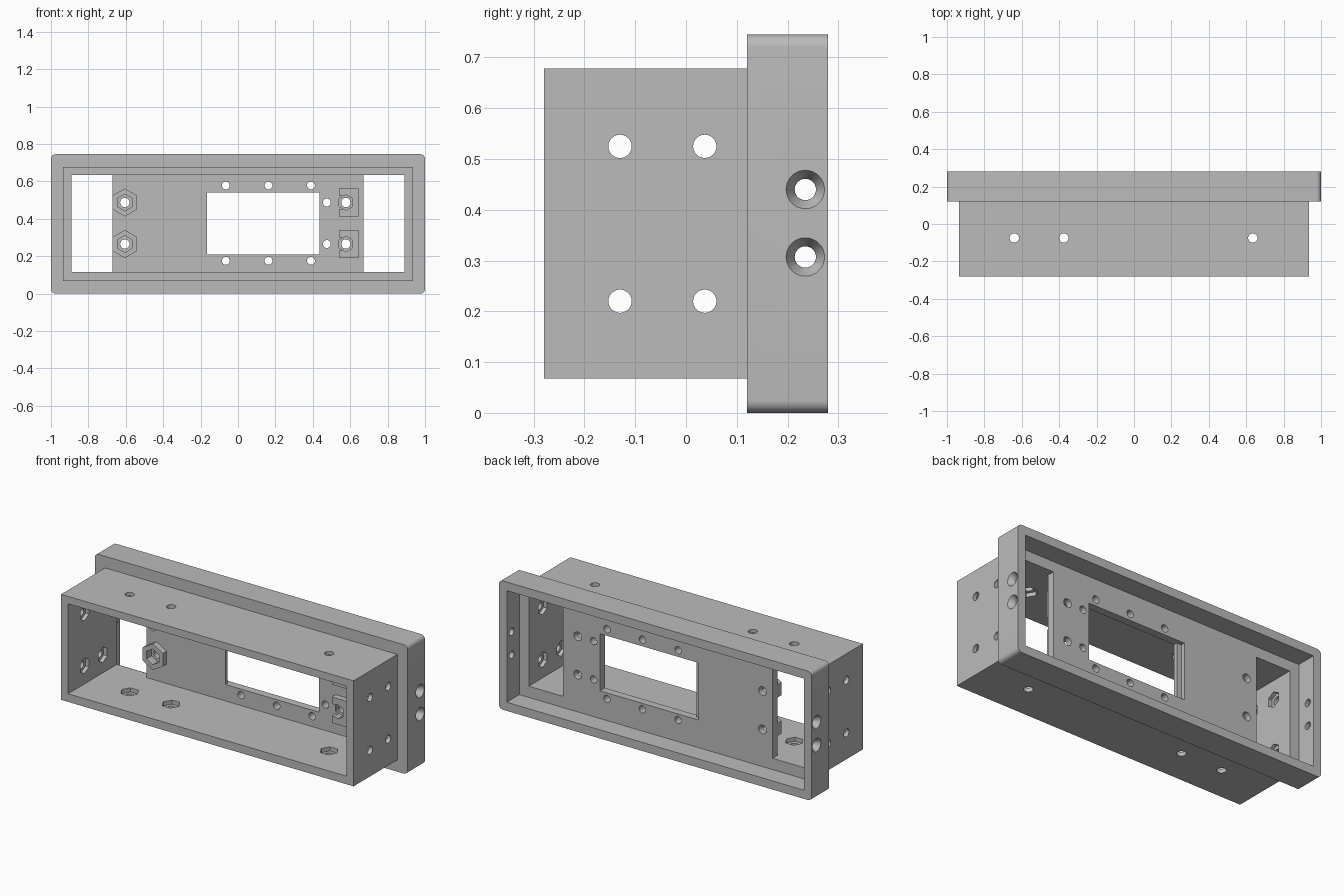
import bpy
import bmesh
import math

old = bpy.data.objects.get("Cube")
if old:
    bpy.data.objects.remove(old, do_unlink=True)

grey = bpy.data.materials.new("plain_grey")
grey.use_nodes = True
GREY = (0.5, 0.5, 0.5, 1)
grey.diffuse_color = GREY
grey.node_tree.nodes["Principled BSDF"].inputs["Base Color"].default_value = GREY


def finish(name, bm):
    bmesh.ops.recalc_face_normals(bm, faces=bm.faces)
    mesh = bpy.data.meshes.new(name)
    bm.to_mesh(mesh)
    bm.free()
    mesh.materials.append(grey)
    obj = bpy.data.objects.new(name, mesh)
    bpy.context.collection.objects.link(obj)
    return obj


def box(name, xs, ys, zs, round_corners=0):
    bm = bmesh.new()
    bmesh.ops.create_cube(bm, size=1)
    for v in bm.verts:
        v.co = [r[0] if c < 0 else r[1] for c, r in zip(v.co, (xs, ys, zs))]
    if round_corners:
        edges = [e for e in bm.edges
                 if abs(e.verts[0].co.y - e.verts[1].co.y) > 0.01]
        bmesh.ops.bevel(bm, geom=edges, offset=round_corners, segments=8,
                        profile=0.5, affect='EDGES')
    return finish(name, bm)


def prism(name, axis, at, span, radius, sides=24, end_radius=None, turn=90):
    """Prism or cone along an axis; 'at' holds the other two coordinates."""
    bm = bmesh.new()
    rings = []
    for pos, r in zip(span, (radius, end_radius or radius)):
        ring = []
        for i in range(sides):
            a = math.radians(turn) + math.tau * i / sides
            co = [at[0] + r * math.cos(a), at[1] + r * math.sin(a)]
            co.insert("xyz".index(axis), pos)
            ring.append(bm.verts.new(co))
        rings.append(ring)
        bm.faces.new(ring)
    for i in range(sides):
        j = (i + 1) % sides
        bm.faces.new((rings[0][i], rings[0][j], rings[1][j], rings[1][i]))
    return finish(name, bm)


def combine(tool, operation):
    mod = housing.modifiers.new("shape", 'BOOLEAN')
    mod.operation = operation
    mod.solver = 'EXACT'
    mod.object = tool
    bpy.ops.object.modifier_apply(modifier=mod.name)
    bpy.data.objects.remove(tool, do_unlink=True)


def add(tool):
    combine(tool, 'UNION')


def cut(tool):
    combine(tool, 'DIFFERENCE')


# Rounded rear rim and the sleeve in front of it
housing = box("housing", (-1, 1), (0.12, 0.28), (0, 0.745), 0.025)
bpy.context.view_layer.objects.active = housing
housing.select_set(True)
add(box("sleeve", (-0.935, 0.935), (-0.28, 0.15), (0.068, 0.678)))
cut(box("sleeve_opening", (-0.89, 0.89), (-0.4, 0.4), (0.115, 0.635)))

# Mounting panel, then the wider rear recess
add(box("panel", (-0.67, 0.67), (0.12, 0.2), (0.09, 0.66)))
cut(box("rear_recess", (-0.95, 0.95), (0.165, 0.4), (0.05, 0.695)))

# Display window with a shallow rebate on one side
cut(box("window", (-0.165, 0.435), (0, 0.3), (0.21, 0.54)))
cut(box("window_rebate", (-0.195, -0.1), (0.14, 0.3), (0.21, 0.54)))

# Nut holders on the panel
for z in (0.265, 0.487):
    add(prism("hex_boss", "y", (-0.605, z), (0.085, 0.14), 0.075, 6))
    cut(prism("hex_pocket", "y", (-0.605, z), (0.05, 0.13), 0.045, 6))
    cut(prism("boss_hole", "y", (-0.605, z), (0, 0.3), 0.025))
    add(box("square_boss", (0.54, 0.645), (0.085, 0.14), (z - 0.075, z + 0.075)))
    cut(box("boss_notch", (0.5, 0.56), (0.05, 0.12), (z - 0.035, z + 0.035)))
    cut(prism("hex_pocket", "y", (0.577, z), (0.05, 0.13), 0.042, 6))
    cut(prism("boss_hole", "y", (0.577, z), (0, 0.3), 0.025))
    cut(prism("panel_hole", "y", (0.475, z), (0, 0.3), 0.021))

# Screw holes above and below the window
for x in (-0.065, 0.163, 0.39):
    for z in (0.175, 0.578):
        cut(prism("panel_hole", "y", (x, z), (0, 0.3), 0.021))

# Side wall holes with nut pockets inside
for y in (-0.13, 0.037):
    for z in (0.22, 0.525):
        cut(prism("side_hole", "x", (y, z), (-1.2, 1.2), 0.023))
        for s in (-1, 1):
            cut(prism("side_pocket", "x", (y, z), (s * 0.85, s * 0.912), 0.045, 6))

# Top and bottom holes with nut pockets inside
for x in (-0.64, -0.375, 0.635):
    cut(prism("top_hole", "z", (x, -0.075), (-0.2, 1), 0.025))
    for span in ((0.091, 0.2), (0.5, 0.657)):
        cut(prism("top_pocket", "z", (x, -0.075), span, 0.05, 6, turn=0))

# Countersunk holes in the ends of the rim
for z in (0.307, 0.44):
    cut(prism("rim_hole", "x", (0.235, z), (-1.2, 1.2), 0.021))
    for s in (-1, 1):
        cut(prism("countersink", "x", (0.235, z), (s * 1.01, s * 0.97),
                  0.0435, 32, 0.021))

bpy.ops.object.shade_smooth_by_angle(angle=math.radians(30))
